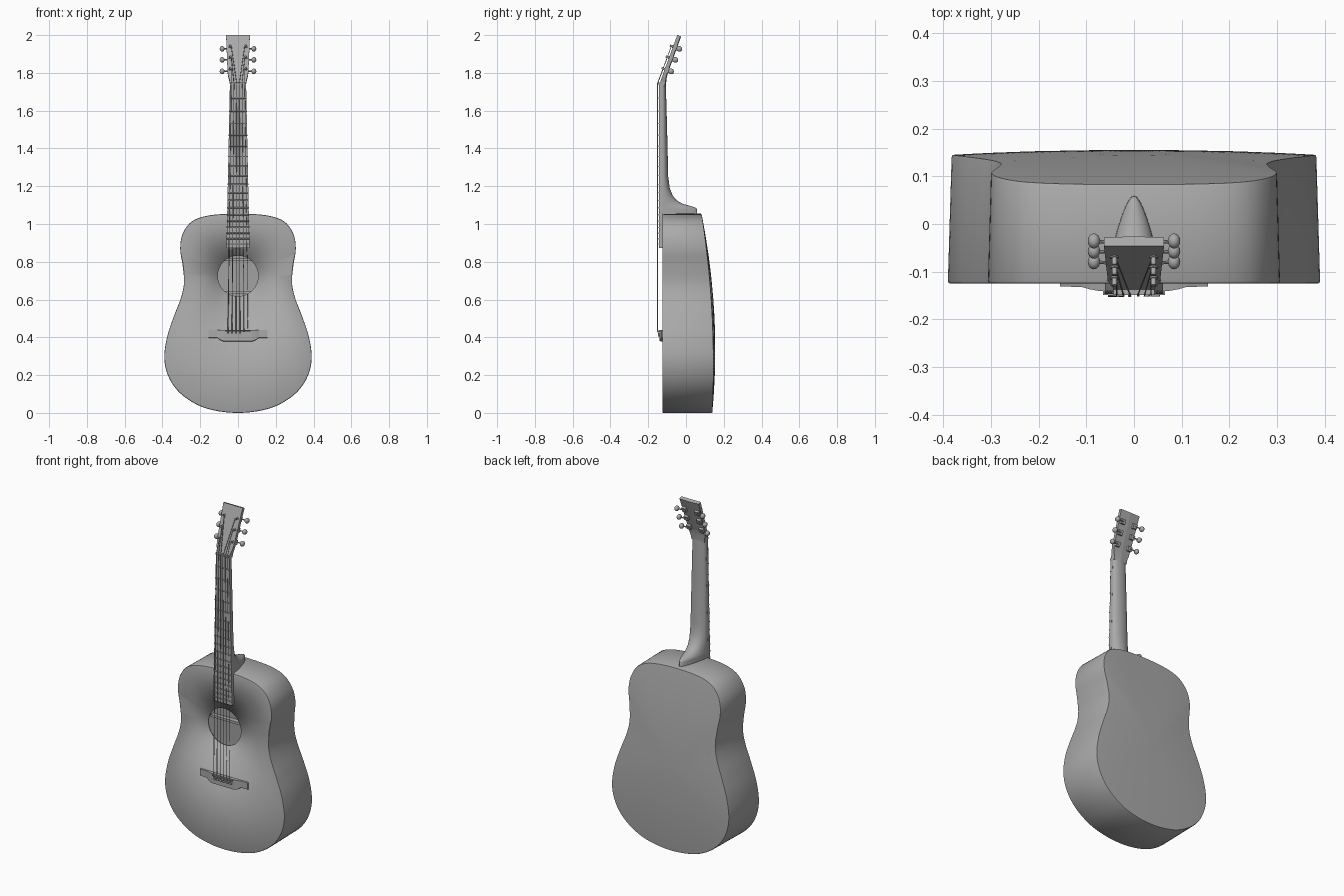
import bpy, bmesh, math
from mathutils import Vector, Matrix

cube = bpy.data.objects.get("Cube")
if cube:
    bpy.data.objects.remove(cube)

grey = bpy.data.materials.new("plain_grey")
grey.use_nodes = True
grey.diffuse_color = (0.4, 0.4, 0.4, 1)
grey.node_tree.nodes["Principled BSDF"].inputs["Base Color"].default_value = (0.4, 0.4, 0.4, 1)


def finish(bm, name, smooth=True):
    bmesh.ops.recalc_face_normals(bm, faces=bm.faces)
    mesh = bpy.data.meshes.new(name)
    bm.to_mesh(mesh)
    bm.free()
    mesh.materials.append(grey)
    ob = bpy.data.objects.new(name, mesh)
    bpy.context.collection.objects.link(ob)
    if smooth:
        bpy.ops.object.select_all(action='DESELECT')
        ob.select_set(True)
        bpy.context.view_layer.objects.active = ob
        bpy.ops.object.shade_smooth_by_angle(angle=math.radians(35))
    return ob


def loft(bm, rings, cap_start=True, cap_end=True):
    rows = [[bm.verts.new(p) for p in ring] for ring in rings]
    n = len(rows[0])
    for a, b in zip(rows, rows[1:]):
        for i in range(n):
            j = (i + 1) % n
            bm.faces.new((a[i], a[j], b[j], b[i]))
    if cap_start:
        bm.faces.new(rows[0])
    if cap_end:
        bm.faces.new(rows[-1])


def rod(bm, a, b, r, sides=8):
    a, b = Vector(a), Vector(b)
    turn = (b - a).to_track_quat('Z', 'Y').to_matrix().to_4x4()
    bmesh.ops.create_cone(bm, cap_ends=True, segments=sides, radius1=r, radius2=r,
                          depth=(b - a).length, matrix=Matrix.Translation((a + b) / 2) @ turn)


def box(bm, centre, size, turn=Matrix.Identity(4)):
    bmesh.ops.create_cube(bm, size=1, matrix=Matrix.Translation(centre) @ turn @ Matrix.Diagonal((*size, 1)))


def smooth_loop(points, steps):
    """Closed Catmull-Rom curve through the points."""
    out, n = [], len(points)
    for i in range(n):
        p0, p1, p2, p3 = (Vector(points[(i + k) % n]) for k in (-1, 0, 1, 2))
        for s in range(steps):
            t = s / steps
            out.append(0.5 * (2 * p1 + (p2 - p0) * t + (2 * p0 - 5 * p1 + 4 * p2 - p3) * t * t
                              + (3 * p1 - p0 - 3 * p2 + p3) * t ** 3))
    return out


# Hollow body: sound hole edge, flat front, sides, domed back
FRONT = -0.125
HOLE_Z, HOLE_R = 0.725, 0.107
half = [(0.11, 0.01), (0.21, 0.04), (0.305, 0.103), (0.365, 0.185), (0.39, 0.285), (0.376, 0.4),
        (0.34, 0.51), (0.302, 0.61), (0.286, 0.69), (0.293, 0.78), (0.306, 0.87), (0.292, 0.95),
        (0.242, 1.015), (0.15, 1.046)]
outline = smooth_loop([(0, 0)] + half + [(0, 1.055)] + [(-x, z) for x, z in reversed(half)], 5)


def back_y(z):
    return 0.145 - 0.062 * ((z - 0.25) / 0.8) ** 2


def scaled(s, y=None, dome=0.0, narrow=1.0):
    ring = []
    for p in outline:
        x, z = p.x * s * narrow, 0.5 + (p.y - 0.5) * s
        ring.append((x, back_y(z) + dome if y is None else y, z))
    return ring


hole = []
for p in outline:
    d = (p - Vector((0, HOLE_Z))).normalized() * HOLE_R
    hole.append((d.x, FRONT, HOLE_Z + d.y))
rings = [hole, scaled(0.988, FRONT), scaled(0.996, FRONT + 0.0015), scaled(1, FRONT + 0.006)]
rings += [scaled(1, dome=-0.005, narrow=0.98), scaled(0.995, dome=0.0, narrow=0.98)]
rings += [scaled(s, dome=0.012 * (1 - s * s), narrow=0.98) for s in (0.97, 0.8, 0.6, 0.4, 0.2, 0.04)]
bm = bmesh.new()
loft(bm, rings, cap_start=False)
body = finish(bm, "body")
shell = body.modifiers.new("shell", 'SOLIDIFY')
shell.thickness = 0.008
shell.offset = -1

# Braces glued inside the back
bm = bmesh.new()
for z in (0.81, 0.637):
    box(bm, (0, back_y(z) - 0.012, z), (0.5, 0.03, 0.014))
finish(bm, "inner_braces", False)

# Neck with its heel: D-shaped sections running down to the body
NUT_Z, END_Z, SADDLE_Z = 1.74, 0.872, 0.432
BOARD = -0.143


def board_half(z):
    return 0.043 + 0.018 * (NUT_Z - z) / (NUT_Z - END_Z)


sections = [(1.75, -0.107), (1.5, -0.1), (1.25, -0.094), (1.19, -0.086), (1.15, -0.07), (1.122, -0.045),
            (1.106, -0.015), (1.095, 0.025), (1.087, 0.05), (1.08, 0.058), (1.04, 0.06)]
rings = []
for z, back in sections:
    depth = back + 0.127
    taper = 0.45 * min(1, max(0, (depth - 0.03) / 0.12))
    ring = []
    for i in range(21):
        t = math.pi * i / 20
        s, c = math.sin(t), math.cos(t)
        ring.append((board_half(z) * c * (1 - taper * s), -0.127 + depth * s ** 0.85, z))
    rings.append(ring)
bm = bmesh.new()
loft(bm, rings)
finish(bm, "neck")

# Fingerboard, nut and frets
bm = bmesh.new()
loft(bm, [[(-w, BOARD, z), (w, BOARD, z), (w, -0.124, z), (-w, -0.124, z)]
          for z, w in ((NUT_Z, board_half(NUT_Z)), (END_Z, board_half(END_Z)))])
finish(bm, "fingerboard", False)
bm = bmesh.new()
box(bm, (0, -0.138, NUT_Z + 0.004), (0.086, 0.022, 0.01))
finish(bm, "nut", False)
bm = bmesh.new()
for n in range(1, 19):
    z = NUT_Z - (NUT_Z - SADDLE_Z) * (1 - 2 ** (-n / 12))
    w = board_half(z) + 0.001
    rod(bm, (-w, BOARD, z), (w, BOARD, z), 0.0035)
finish(bm, "frets")

# Tilted headstock
TILT = math.radians(20)
turn = Matrix.Rotation(-TILT, 4, 'X')


def on_head(x, d, h):
    """x across, d behind the front face, h along the headstock."""
    return Vector((0, BOARD + 0.002, NUT_Z)) + turn @ Vector((x, d, h))


bm = bmesh.new()
rings = []
for h, w, t in ((0.0, 0.043, 0.036), (0.02, 0.044, 0.031), (0.045, 0.051, 0.025), (0.07, 0.055, 0.022),
                (0.17, 0.059, 0.022), (0.277, 0.063, 0.022)):
    rings.append([on_head(x, d, h) for x, d in ((-w, 0), (w, 0), (w, t * 0.85), (0, t), (-w, t * 0.85))])
loft(bm, rings)
finish(bm, "headstock", False)

# Tuning machines: post, gear housing, shaft and oval button
POSTS = (0.085, 0.15, 0.212)
posts, gears, buttons = bmesh.new(), bmesh.new(), bmesh.new()
for side in (-1, 1):
    for h in POSTS:
        x = side * 0.041
        rod(posts, on_head(x, 0.01, h), on_head(x, -0.018, h), 0.0055, 12)
        rod(posts, on_head(x, 0.001, h), on_head(x, -0.003, h), 0.009, 12)
        box(gears, on_head(x, 0.026, h), (0.026, 0.016, 0.026), turn)
        rod(gears, on_head(x, 0.032, h), on_head(side * 0.08, 0.034, h), 0.0035)
        place = Matrix.Translation(on_head(side * 0.084, 0.035, h)) @ turn @ Matrix.Diagonal((0.013, 0.016, 0.015, 1))
        bmesh.ops.create_uvsphere(buttons, u_segments=16, v_segments=10, radius=1, matrix=place)
finish(posts, "string_posts")
finish(gears, "tuner_gears")
finish(buttons, "tuner_buttons")

# Bridge with thin wings, a saddle and six pins
bm = bmesh.new()
rings = []
for x, low, top in ((0.155, 0.397, -0.131), (0.11, 0.397, -0.132), (0.092, 0.384, -0.137), (0.075, 0.378, -0.14)):
    rings.append([(x, FRONT + 0.001, low), (x, top, low + 0.002), (x, top, 0.438), (x, FRONT + 0.001, 0.44)])
rings += [[(-x, y, z) for x, y, z in ring] for ring in reversed(rings)]
loft(bm, rings)
finish(bm, "bridge", False)
bm = bmesh.new()
box(bm, (0, -0.142, SADDLE_Z), (0.13, 0.014, 0.006))
finish(bm, "saddle", False)

# Strings from the pins over saddle and nut to the posts
pins, strings = bmesh.new(), bmesh.new()
for i in range(6):
    k = (i - 2.5) / 2.5
    side = 1 if k > 0 else -1
    order = i if i < 3 else 5 - i
    xb, xn = 0.053 * k, 0.036 * k
    rod(pins, (xb, -0.134, 0.412), (xb, -0.147, 0.412), 0.0075, 12)
    path = [Vector((xb, -0.142, 0.415)), Vector((xb, -0.151, SADDLE_Z)), Vector((xn, -0.151, NUT_Z + 0.004)),
            on_head(side * 0.036, -0.009, POSTS[order])]
    for a, b in zip(path, path[1:]):
        rod(strings, a, b, 0.0022 - 0.0002 * i, 6)
finish(pins, "bridge_pins")
finish(strings, "strings")
